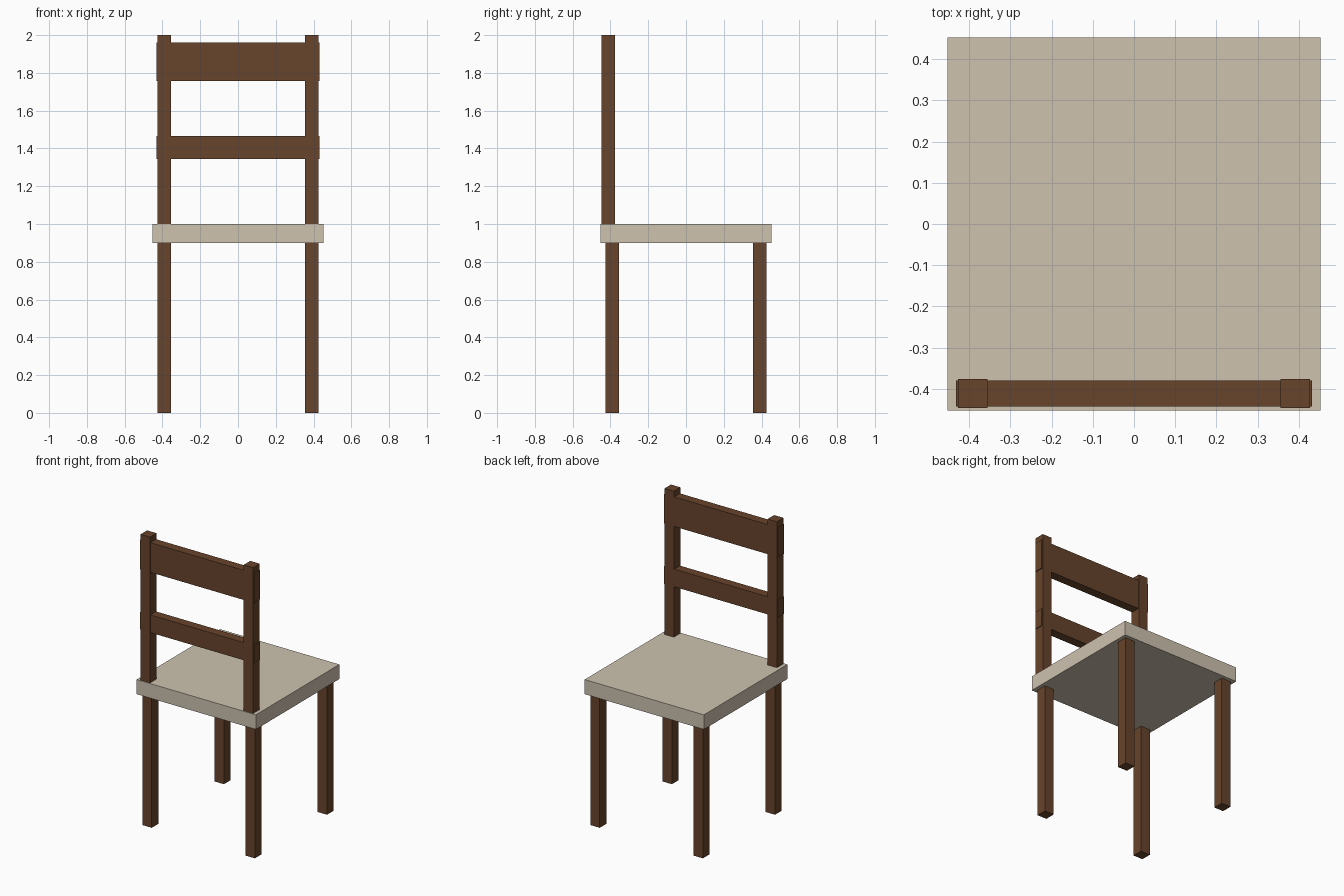
import bpy

if "Cube" in bpy.data.objects:
    bpy.data.objects.remove(bpy.data.objects["Cube"])


def material(name, rgb):
    m = bpy.data.materials.new(name)
    m.diffuse_color = (*rgb, 1.0)
    m.use_nodes = True
    m.node_tree.nodes["Principled BSDF"].inputs["Base Color"].default_value = m.diffuse_color
    return m


wood = material("brown wood", (0.137, 0.058, 0.025))
cream = material("cream seat", (0.61, 0.54, 0.43))


def box(name, x, y, z, mat):
    """Box from (min, max) ranges on each axis."""
    centre = [(a + b) / 2 for a, b in (x, y, z)]
    bpy.ops.mesh.primitive_cube_add(size=1, location=centre)
    ob = bpy.context.object
    ob.name = name
    ob.scale = [b - a for a, b in (x, y, z)]
    bpy.ops.object.transform_apply(location=False, rotation=False, scale=True)
    ob.data.materials.append(mat)


def around(c, half):
    return (c - half, c + half)


HALF = 0.0355       # half thickness of legs and posts
LEG = 0.391         # leg offset from centre
BACK_Y = -0.411     # centre line of the backrest
SEAT_Z = (0.9, 1.0)

# Seat slab
box("seat", (-0.452, 0.452), (-0.452, 0.452), SEAT_Z, cream)

# Four legs and two backrest posts
for side, sx in (("left", -1), ("right", 1)):
    x = around(sx * LEG, HALF)
    for end, sy in (("front", -1), ("rear", 1)):
        box(f"{end}_{side}_leg", x, around(sy * LEG, HALF), (0, SEAT_Z[0]), wood)
    box(f"{side}_back_post", x, around(BACK_Y, HALF), (SEAT_Z[1], 2.0), wood)

# Backrest rails, slightly thinner than the posts and just poking past them
for name, z in (("lower_back_rail", (1.344, 1.465)), ("upper_back_rail", (1.757, 1.96))):
    box(name, (-0.432, 0.432), around(BACK_Y, 0.031), z, wood)
